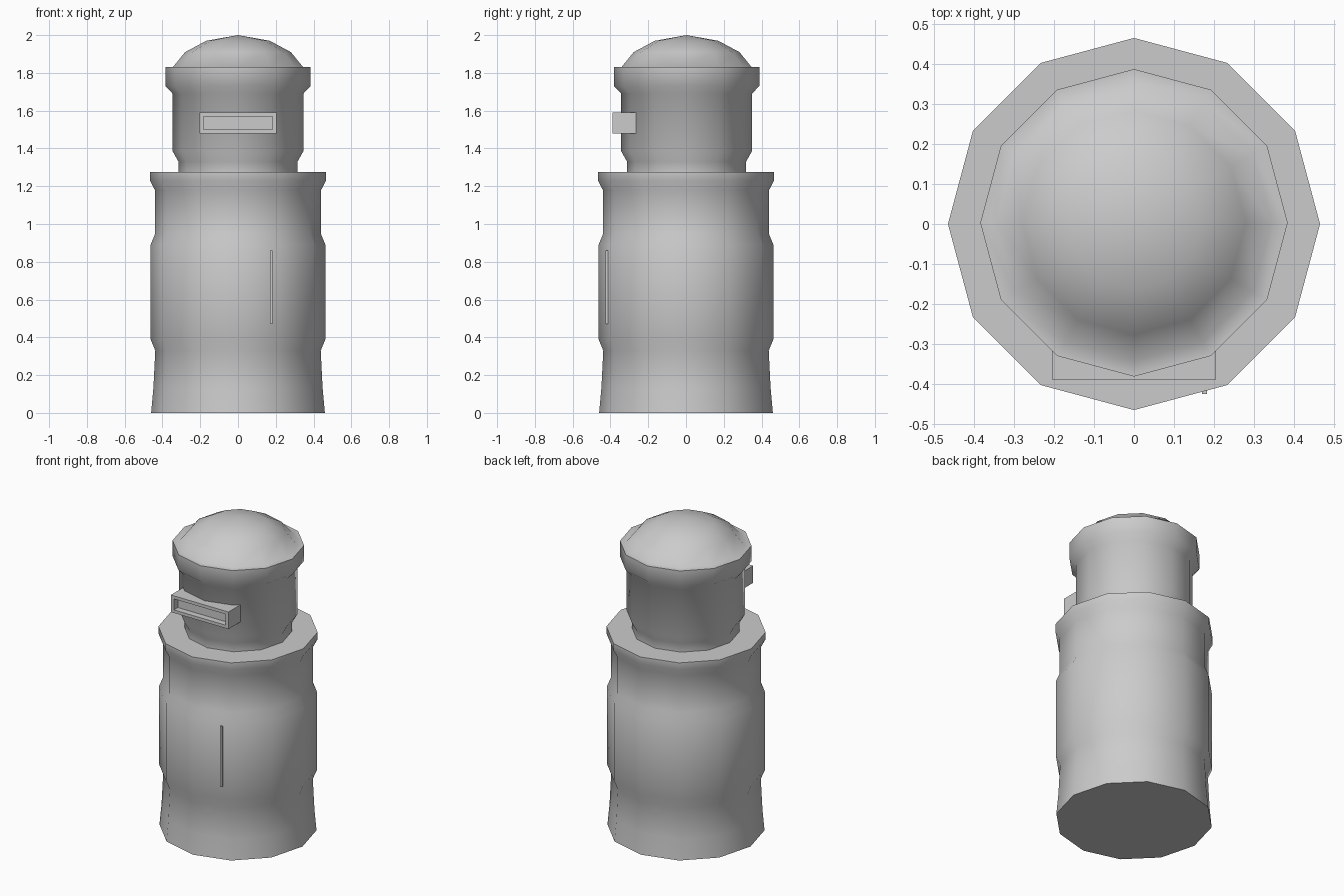
import bpy, bmesh, math

if "Cube" in bpy.data.objects:
    bpy.data.objects.remove(bpy.data.objects["Cube"])


def finish(name, bm, smooth=None):
    bmesh.ops.recalc_face_normals(bm, faces=bm.faces)
    me = bpy.data.meshes.new(name)
    bm.to_mesh(me)
    bm.free()
    ob = bpy.data.objects.new(name, me)
    bpy.context.collection.objects.link(ob)
    if smooth:
        bpy.ops.object.select_all(action='DESELECT')
        ob.select_set(True)
        bpy.context.view_layer.objects.active = ob
        bpy.ops.object.shade_smooth_by_angle(angle=math.radians(smooth))
    return ob


def lathe(name, profile, sides=12, y=0.0, smooth=40):
    """Spin (radius, z) points about z; a zero radius makes a pole."""
    bm = bmesh.new()
    rings = []
    for r, z in profile:
        n = sides if r > 0 else 1
        rings.append([bm.verts.new((r * math.cos(math.tau * i / sides),
                                    y + r * math.sin(math.tau * i / sides), z))
                      for i in range(n)])
    for a, b in zip(rings, rings[1:]):
        for i in range(sides):
            j = (i + 1) % sides
            if len(b) == 1:
                bm.faces.new((a[i], a[j], b[0]))
            else:
                bm.faces.new((a[i], a[j], b[j], b[i]))
    for ring in (rings[0], rings[-1]):
        if len(ring) > 1:
            bm.faces.new(ring)
    return finish(name, bm, smooth)


def box_mesh(lo, hi):
    bm = bmesh.new()
    bmesh.ops.create_cube(bm, size=1)
    for v in bm.verts:
        for k in range(3):
            v.co[k] = lo[k] if v.co[k] < 0 else hi[k]
    return bm


# Main barrel with bulged middle and top rim
lathe("body", [(0.46, 0), (0.448, 0.13), (0.438, 0.33), (0.463, 0.39),
               (0.463, 0.89), (0.44, 0.945), (0.44, 1.18),
               (0.466, 1.23), (0.466, 1.275)])

# Neck, head, brim and dome
lathe("head", [(0.315, 1.27), (0.315, 1.33), (0.346, 1.385), (0.346, 1.69),
               (0.385, 1.73), (0.385, 1.83), (0.345, 1.83),
               (0.28, 1.91), (0.168, 1.97), (0, 2.0)], y=0.003, smooth=62)

# Viewing slot with a recessed opening
bm = box_mesh((-0.205, -0.39, 1.48), (0.205, -0.265, 1.59))
front = [f for f in bm.faces if f.normal.y < -0.5]
bmesh.ops.inset_region(bm, faces=front, thickness=0.028)
for v in front[0].verts:
    v.co.x = math.copysign(0.183, v.co.x)
hole = bmesh.ops.extrude_face_region(bm, geom=front)["geom"]
for g in hole:
    if isinstance(g, bmesh.types.BMVert):
        g.co.y += 0.04
bmesh.ops.delete(bm, geom=[f for f in front if f.is_valid], context='FACES_ONLY')
finish("eye_slot", bm)

# Thin vertical strip on the body front
finish("front_strip", box_mesh((0.17, -0.426, 0.47), (0.183, -0.40, 0.86)))
